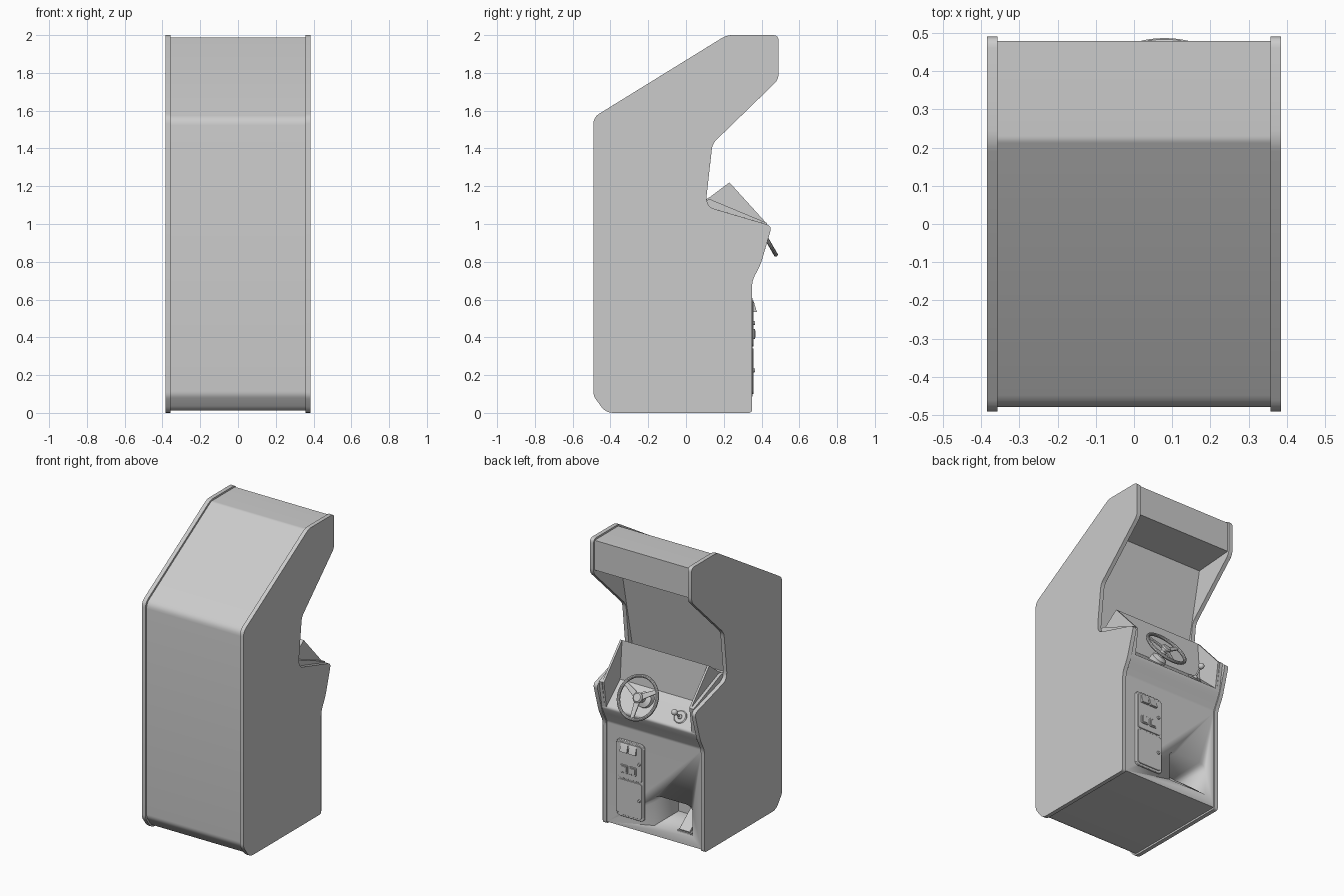
import bpy, bmesh, math
from mathutils import Matrix, Vector

if "Cube" in bpy.data.objects:
    bpy.data.objects.remove(bpy.data.objects["Cube"])


def fillet(pts, steps=4):
    """Round the corners of a closed outline; each point is (a, b, radius)."""
    out = []
    for i, (a, b, r) in enumerate(pts):
        p = Vector((a, b))
        if r == 0:
            out.append(p)
            continue
        prev, nxt = Vector(pts[i - 1][:2]), Vector(pts[(i + 1) % len(pts)][:2])
        s, e = p + (prev - p).normalized() * r, p + (nxt - p).normalized() * r
        for k in range(steps + 1):
            t = k / steps
            out.append(s * (1 - t) ** 2 + p * 2 * t * (1 - t) + e * t * t)
    return out


def finish(name, bm, bevel=0, matrix=None, smooth=True):
    bmesh.ops.recalc_face_normals(bm, faces=bm.faces)
    if matrix:
        bm.transform(matrix)
    me = bpy.data.meshes.new(name)
    bm.to_mesh(me)
    bm.free()
    ob = bpy.data.objects.new(name, me)
    bpy.context.collection.objects.link(ob)
    if bevel:
        m = ob.modifiers.new("bevel", "BEVEL")
        m.width, m.segments, m.limit_method = bevel, 2, "ANGLE"
        m.angle_limit = math.radians(50)
    if smooth:
        bpy.ops.object.select_all(action="DESELECT")
        ob.select_set(True)
        bpy.context.view_layer.objects.active = ob
        bpy.ops.object.shade_smooth_by_angle(angle=math.radians(30))
    return ob


def extrude(bm, start, vec):
    face = bm.faces.new([bm.verts.new(p) for p in start])
    geo = bmesh.ops.extrude_face_region(bm, geom=[face])["geom"]
    bmesh.ops.translate(bm, verts=[g for g in geo if isinstance(g, bmesh.types.BMVert)], vec=vec)
    bm.faces.new(list(face.verts)) if not face.is_valid else None


def prism(name, pts, x0, x1, bevel=0):
    """(y, z) outline extruded across x."""
    bm = bmesh.new()
    extrude(bm, [(x0, p[0], p[1]) for p in fillet(pts)], (x1 - x0, 0, 0))
    return finish(name, bm, bevel)


def plate(name, x0, x1, z0, z1, y0, y1, r=0.0, bevel=0, r_low=None):
    """Rounded rectangle in (x, z) extruded along y."""
    rl = r if r_low is None else r_low
    pts = fillet([(x0, z0, rl), (x1, z0, rl), (x1, z1, r), (x0, z1, r)])
    bm = bmesh.new()
    extrude(bm, [(p.x, y0, p.y) for p in pts], (0, y1 - y0, 0))
    return finish(name, bm, bevel)


def lathe(name, prof, matrix, closed=False, segs=40):
    """(radius, height) outline spun round local z."""
    bm = bmesh.new()
    vs = [bm.verts.new((r, 0, h)) for r, h in prof]
    n = len(vs)
    es = [bm.edges.new((vs[i], vs[(i + 1) % n])) for i in range(n if closed else n - 1)]
    bmesh.ops.spin(bm, geom=vs + es, cent=(0, 0, 0), axis=(0, 0, 1), angle=math.tau, steps=segs)
    bmesh.ops.remove_doubles(bm, verts=bm.verts, dist=1e-5)
    return finish(name, bm, matrix=matrix)


# Side panels
side = [(-.49, .09, .02), (-.425, 0, .04), (.35, 0, .02), (.35, .70, .03), (.395, .785, .03),
        (.455, .99, .03), (.115, 1.09, .035), (.108, 1.14, .02), (.14, 1.425, .03),
        (.49, 1.765, .03), (.49, 2, .03), (.215, 2, .03), (-.49, 1.565, .035)]
for s, n in ((1, "right"), (-1, "left")):
    prism(n + "_side_panel", side, s * .357, s * .385, .004)

# Cabinet body between the panels, with the pedal opening cut out
body = prism("cabinet_body", [
    (-.478, .095, .02), (-.42, .012, .03), (.342, .012, 0), (.342, .70, .01), (.385, .785, .015),
    (.402, .825, .015), (.25, .96, 0), (.24, 1.075, 0), (.07, 1.12, 0), (.205, 1.765, 0),
    (.478, 1.785, 0), (.478, 1.988, 0), (.22, 1.988, .01), (-.478, 1.556, .035)], -.358, .358)
cutter = plate("pedal_opening_cutter", -.29, 0, .08, .29, .08, .5, .05, r_low=0)
cutter.hide_render = True
cutter.hide_viewport = True
cut = body.modifiers.new("opening", "BOOLEAN")
cut.object, cut.operation, cut.solver = cutter, "DIFFERENCE", "EXACT"

# Dashboard hood, side walls and shoulders
prism("dashboard_hood", [(.09, 1.12, 0), (.13, 1.145, 0), (.23, 1.22, 0), (.25, .96, 0), (.2, .96, 0)], -.335, .335)
for s, n in ((1, "right"), (-1, "left")):
    prism(n + "_dashboard_wall", [(.11, 1.13, 0), (.23, 1.22, 0), (.425, 1.005, 0), (.40, .825, 0),
                                  (.25, .95, 0)], s * .323, s * .337)
    prism(n + "_dashboard_shoulder", [(.09, 1.125, 0), (.13, 1.13, 0), (.43, 1.005, 0), (.40, .825, 0),
                                      (.25, .95, 0)], s * .335, s * .358)

# Steering wheel, tilted 60 degrees toward the player
wheel = Matrix.Translation((.08, .406, .958)) @ Matrix.Rotation(math.radians(-60), 4, "X")
ring = [(.139 + .011 * math.cos(a * math.tau / 10), .011 * math.sin(a * math.tau / 10)) for a in range(10)]
lathe("steering_wheel_rim", ring, wheel, closed=True)
lathe("steering_wheel_hub", [(0, .012), (.026, .012), (.034, .005), (.034, -.012), (.02, -.018),
                             (.02, -.06), (.05, -.075), (.055, -.14)], wheel)
for i, a in enumerate((90, 210, 330)):
    bm = bmesh.new()
    extrude(bm, [(.02, -.02, -.01), (.135, -.013, -.005), (.135, .013, -.005), (.02, .02, -.01)], (0, 0, .008))
    finish(f"steering_wheel_spoke_{i + 1}", bm, .002, wheel @ Matrix.Rotation(math.radians(a), 4, "Z"))

# Gear shifter on the sloped panel
shifter = Matrix.Translation((-.2, .345, .876)) @ Matrix.Rotation(math.radians(-48), 4, "X")
lathe("shifter_base", [(0, .008), (.038, .008), (.044, .003), (.044, -.01)], shifter)
lathe("shifter_lever", [(.016, .006), (.013, .016), (.006, .022), (.006, .08)], shifter, segs=16)
lathe("shifter_knob", [(.02 * math.sin(k * math.pi / 10), .088 - .02 * math.cos(k * math.pi / 10))
                       for k in range(11)], shifter, segs=20)

# Coin door: frame, two doors, coin slots, returns, locks
plate("coin_door_frame", .07, .28, .085, .61, .335, .352, .03, .003)
plate("coin_door_upper", .085, .265, .352, .595, .345, .358, .02, .002)
plate("coin_door_lower", .085, .265, .1, .342, .345, .358, .02, .002)
for i, x in enumerate((.15, .215)):
    prism(f"coin_slot_{i + 1}", [(.35, .6, 0), (.36, .585, 0), (.375, .535, 0), (.35, .535, 0)], x - .027, x + .027)
    plate(f"coin_return_frame_{i + 1}", x - .027, x + .027, .39, .445, .35, .364, .006, .002)
    plate(f"coin_return_flap_{i + 1}", x - .018, x + .018, .398, .437, .35, .368, 0, .002)
for i, z in enumerate((.475, .225)):
    lathe(f"door_lock_{i + 1}", [(0, .008), (.009, .008), (.011, 0)],
          Matrix.Translation((.103, .358, z)) @ Matrix.Rotation(math.radians(-90), 4, "X"), segs=16)

# Foot pedal leaning inside the opening
prism("foot_pedal", [(.315, .085, 0), (.325, .097, 0), (.19, .205, 0), (.18, .193, 0)], -.255, -.175, .002)
prism("foot_pedal_base", [(.33, .078, 0), (.33, .09, 0), (.15, .09, 0), (.15, .078, 0)], -.265, -.165)
